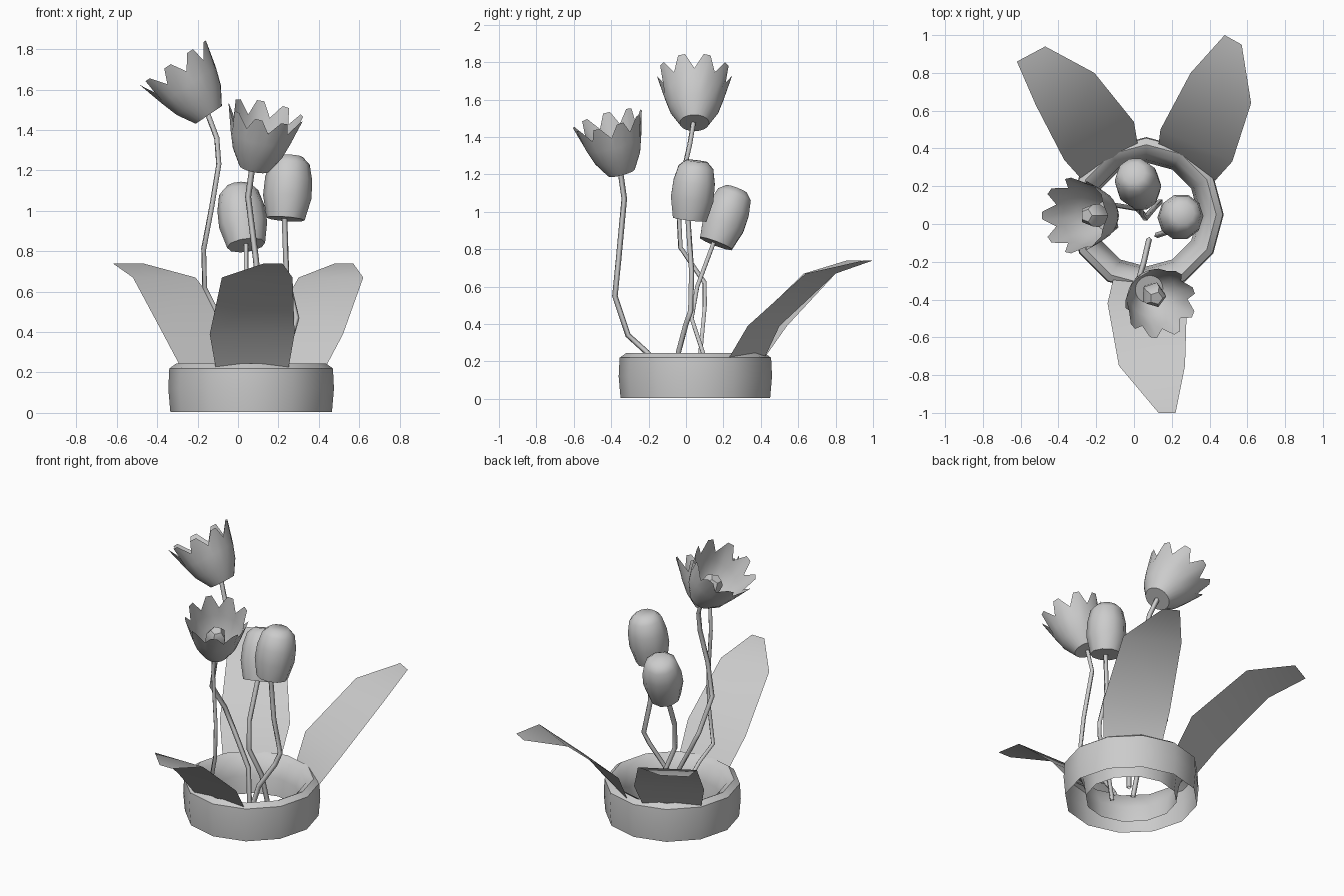
import bpy, bmesh
from math import cos, sin, pi, radians
from mathutils import Vector

if "Cube" in bpy.data.objects:
    bpy.data.objects.remove(bpy.data.objects["Cube"])


def add_mesh(name, verts, faces, smooth=True):
    me = bpy.data.meshes.new(name)
    me.from_pydata(verts, [], faces)
    ob = bpy.data.objects.new(name, me)
    bpy.context.collection.objects.link(ob)
    bpy.context.view_layer.objects.active = ob
    bpy.ops.object.select_all(action='DESELECT')
    ob.select_set(True)
    if smooth:
        bpy.ops.object.shade_smooth_by_angle(angle=radians(45))
    return ob


def place(ob, base, axis):
    ob.location = base
    ob.rotation_mode = 'QUATERNION'
    ob.rotation_quaternion = Vector((0, 0, 1)).rotation_difference(Vector(axis))


def lathe(name, profile, n, cap_start=False, cap_end=False):
    verts = [(r * cos(2 * pi * i / n), r * sin(2 * pi * i / n), z)
             for r, z in profile for i in range(n)]
    faces = [(k * n + i, k * n + (i + 1) % n, (k + 1) * n + (i + 1) % n, (k + 1) * n + i)
             for k in range(len(profile) - 1) for i in range(n)]
    if cap_start:
        faces.append(tuple(reversed(range(n))))
    if cap_end:
        faces.append(tuple(range(len(verts) - n, len(verts))))
    return add_mesh(name, verts, faces)


def stem(name, points):
    cu = bpy.data.curves.new(name, 'CURVE')
    cu.dimensions = '3D'
    cu.bevel_depth = 0.015
    cu.bevel_resolution = 0
    sp = cu.splines.new('POLY')
    sp.points.add(len(points) - 1)
    for p, co in zip(sp.points, points):
        p.co = (*co, 1)
    ob = bpy.data.objects.new(name, cu)
    bpy.context.collection.objects.link(ob)
    bpy.ops.object.select_all(action='DESELECT')
    bpy.context.view_layer.objects.active = ob
    ob.select_set(True)
    bpy.ops.object.convert(target='MESH')


def open_flower(name, base, axis, s):
    # scalloped cup: each petal has a valley column and two tip columns
    petals = 9
    n = petals * 3
    rows = [(0.08, 0), (0.135, 0.09), (0.165, 0.18)]
    verts = [(s * r * cos(2 * pi * i / n), s * r * sin(2 * pi * i / n), s * z)
             for r, z in rows for i in range(n)]
    for i in range(n):
        a = 2 * pi / petals * (i // 3 + (0, 0.36, 0.64)[i % 3])
        r, z = (0.173, 0.245) if i % 3 == 0 else (0.205, 0.32)
        verts.append((s * r * cos(a), s * r * sin(a), s * z))
    faces = [(k * n + i, k * n + (i + 1) % n, (k + 1) * n + (i + 1) % n, (k + 1) * n + i)
             for k in range(3) for i in range(n)]
    faces.append(tuple(reversed(range(n))))
    place(add_mesh(name + "_petals", verts, faces), base, axis)
    # knob in the middle of the cup
    knob = lathe(name + "_centre", [(0.03, 0.0), (0.065, 0.1), (0.06, 0.16), (0.035, 0.19)], 5, False, True)
    place(knob, base, axis)


def bud(name, base, axis):
    ob = lathe(name, [(0.095, 0), (0.12, 0.11), (0.117, 0.2), (0.098, 0.28), (0.06, 0.315)],
               10, True, True)
    place(ob, base, axis)


def leaf(name, pairs):
    # flat strip bending outwards, one left/right pair per height
    verts = [(*p, z) for pair, z in zip(pairs, (0.22, 0.39, 0.67, 0.74)) for p in pair]
    faces = [(2 * k, 2 * k + 1, 2 * k + 3, 2 * k + 2) for k in range(3)]
    add_mesh(name, verts, faces)


# ring-shaped planter
pot = lathe("planter_ring", [(0.40, 0.005), (0.41, 0.12), (0.405, 0.22), (0.37, 0.245),
                             (0.325, 0.22), (0.29, 0.12), (0.275, 0.01)], 12)
pot.location = (0.065, 0.05, 0)

# three broad leaves
leaf("front_leaf", [((-0.11, -0.29), (0.25, -0.29)), ((-0.14, -0.42), (0.28, -0.42)),
                    ((-0.08, -0.75), (0.27, -0.75)), ((0.13, -1.0), (0.22, -1.0))])
leaf("back_left_leaf", [((-0.28, 0.24), (0.02, 0.42)), ((-0.37, 0.34), (0.0, 0.54)),
                        ((-0.52, 0.63), (-0.21, 0.80)), ((-0.62, 0.86), (-0.47, 0.94))])
leaf("back_right_leaf", [((0.13, 0.42), (0.43, 0.23)), ((0.14, 0.50), (0.52, 0.33)),
                         ((0.30, 0.80), (0.62, 0.64)), ((0.48, 1.0), (0.57, 0.95))])

# stems
stem("tall_flower_stem", [(0.05, 0.05, 0.03), (0.02, 0.08, 0.28), (-0.10, 0.10, 0.49),
                          (-0.165, 0.10, 0.62), (-0.17, -0.03, 0.81), (-0.13, -0.04, 1.02),
                          (-0.095, -0.01, 1.23), (-0.105, 0.02, 1.36), (-0.15, 0.04, 1.48)])
stem("front_flower_stem", [(0.08, -0.08, 0.10), (0.05, -0.21, 0.25), (0.02, -0.31, 0.34),
                           (0.10, -0.38, 0.55), (0.09, -0.36, 0.75), (0.05, -0.33, 1.07),
                           (0.07, -0.35, 1.21)])
stem("low_bud_stem", [(0.14, 0.12, 0.03), (0.11, 0.09, 0.25), (0.06, 0.03, 0.43),
                      (0.04, 0.06, 0.60), (0.04, 0.15, 0.84)])
stem("high_bud_stem", [(0.12, -0.06, 0.03), (0.18, -0.04, 0.25), (0.27, 0.0, 0.40),
                       (0.29, 0.025, 0.47), (0.24, 0.03, 0.68), (0.23, 0.01, 0.97)])

# flower heads and buds
open_flower("tall_flower", (-0.145, 0.045, 1.475), (-0.56, 0, 0.83), 0.98)
open_flower("front_flower", (0.08, -0.345, 1.21), (0.2, -0.25, 0.94), 0.93)
bud("low_bud", (0.04, 0.16, 0.83), (-0.13, 0.35, 0.92))
bud("high_bud", (0.235, 0.02, 0.96), (0.08, 0.12, 1))
